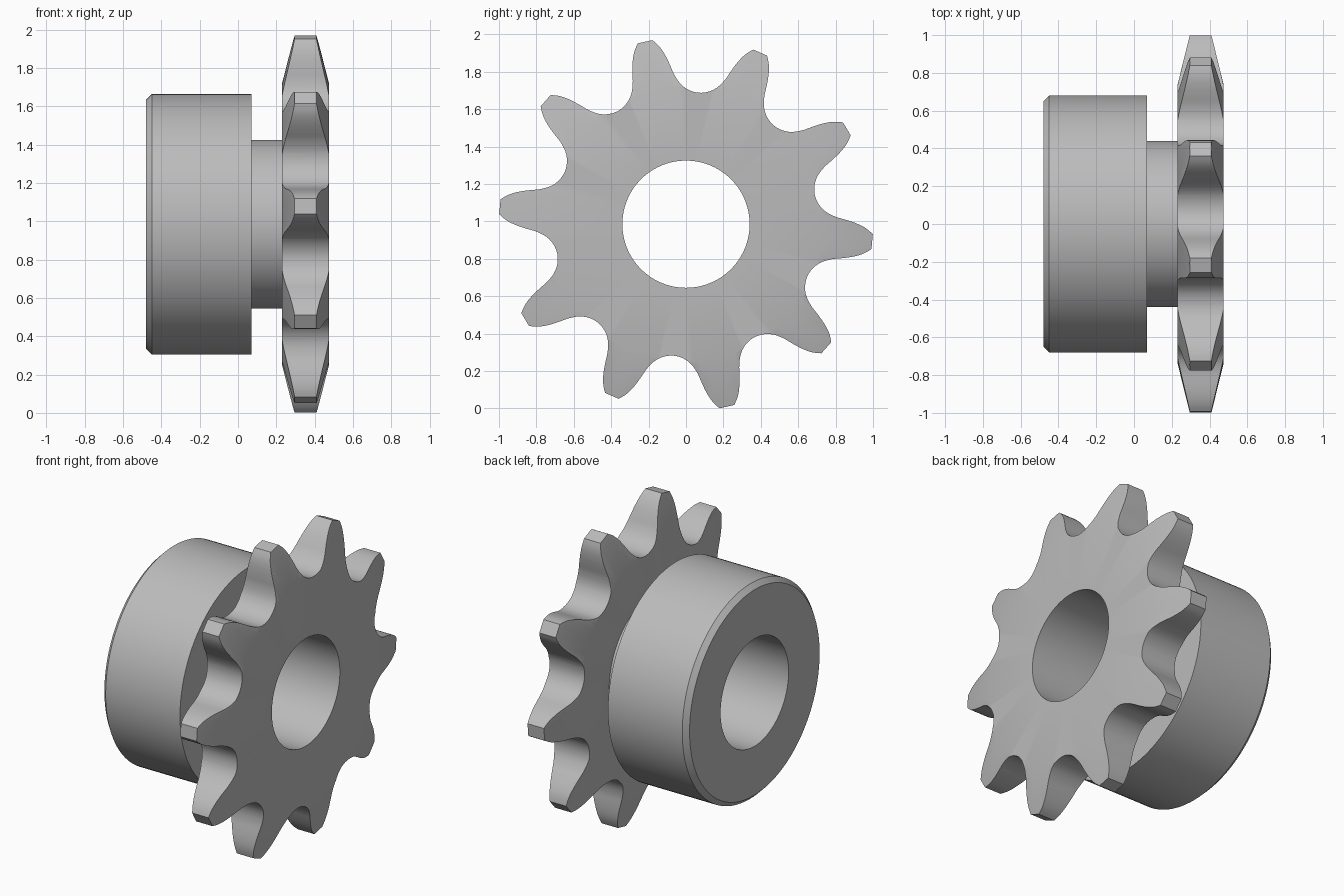
import bpy, bmesh, math
from mathutils import Vector

cube = bpy.data.objects.get("Cube")
if cube:
    bpy.data.objects.remove(cube, do_unlink=True)

CENTRE_Z = 0.985
TEETH = 10
PITCH = math.tau / TEETH
FIRST_GAP = math.radians(12.65)
SEGMENTS = 120

steel = bpy.data.materials.new("grey steel")
steel.use_nodes = True
grey = (0.5, 0.5, 0.5, 1)
steel.diffuse_color = grey
steel.node_tree.nodes["Principled BSDF"].inputs["Base Color"].default_value = grey


def make_object(name, bm):
    bmesh.ops.recalc_face_normals(bm, faces=bm.faces)
    mesh = bpy.data.meshes.new(name)
    bm.to_mesh(mesh)
    bm.free()
    mesh.materials.append(steel)
    obj = bpy.data.objects.new(name, mesh)
    obj.location.z = CENTRE_Z
    bpy.context.collection.objects.link(obj)
    return obj


def revolve(name, profile):
    """Turn a closed (x, radius) profile around the x axis."""
    bm = bmesh.new()
    rings = []
    for i in range(SEGMENTS):
        a = math.tau * i / SEGMENTS
        rings.append([bm.verts.new((x, r * math.cos(a), r * math.sin(a))) for x, r in profile])
    n = len(profile)
    for i, ring in enumerate(rings):
        following = rings[(i + 1) % SEGMENTS]
        for j in range(n):
            k = (j + 1) % n
            bm.faces.new((ring[j], ring[k], following[k], following[j]))
    return make_object(name, bm)


def smooth_path(points, steps):
    """Catmull-Rom curve through the points."""
    pts = [Vector(p) for p in points]
    out = []
    for i in range(1, len(pts) - 2):
        a, b, c, d = pts[i - 1:i + 3]
        for s in range(steps):
            t = s / steps
            out.append(0.5 * (2 * b + (c - a) * t + (2 * a - 5 * b + 4 * c - d) * t**2
                              + (3 * b - a - 3 * c + d) * t**3))
    out.append(pts[-2])
    return out


# Body: hub with chamfered rim, neck, and tapering tooth disc around one bore
body = revolve("sprocket", [
    (-0.48, 0.34), (-0.48, 0.65), (-0.45, 0.68), (0.07, 0.68), (0.07, 0.44),
    (0.23, 0.44), (0.23, 0.735), (0.3075, 1.05), (0.3975, 1.05), (0.475, 0.735), (0.475, 0.34)])

# Tooth outline: half of one gap as (sideways, radius), mirrored and repeated
half_gap = [(0, 0.706), (0.055, 0.717), (0.1, 0.745), (0.137, 0.79),
            (0.162, 0.835), (0.192, 0.885), (0.228, 0.93), (0.271, 0.963)]
mirrored_start = (-half_gap[1][0], half_gap[1][1])
flank = smooth_path([mirrored_start] + half_gap + [(0.32, 0.99)], 3)
gap = [Vector((-p.x, p.y)) for p in reversed(flank[1:])] + flank

bm = bmesh.new()
outline = []
for i in range(TEETH):
    a = FIRST_GAP + i * PITCH
    for p in reversed(gap):
        outline.append(bm.verts.new((-0.6, p.y * math.cos(a) + p.x * math.sin(a),
                                     p.y * math.sin(a) - p.x * math.cos(a))))
base = bm.faces.new(outline)
extruded = bmesh.ops.extrude_face_region(bm, geom=[base], use_keep_orig=True)
top = [v for v in extruded["geom"] if isinstance(v, bmesh.types.BMVert)]
bmesh.ops.translate(bm, verts=top, vec=(1.2, 0, 0))
cutter = make_object("tooth_cutter", bm)
cutter.hide_render = True

# Trim the disc to the tooth outline
trim = body.modifiers.new("teeth", 'BOOLEAN')
trim.operation = 'INTERSECT'
trim.solver = 'EXACT'
trim.object = cutter
bpy.ops.object.select_all(action='DESELECT')
body.select_set(True)
bpy.context.view_layer.objects.active = body
bpy.ops.object.modifier_apply(modifier=trim.name)
bpy.data.objects.remove(cutter, do_unlink=True)
bpy.ops.object.shade_smooth_by_angle(angle=math.radians(30))
